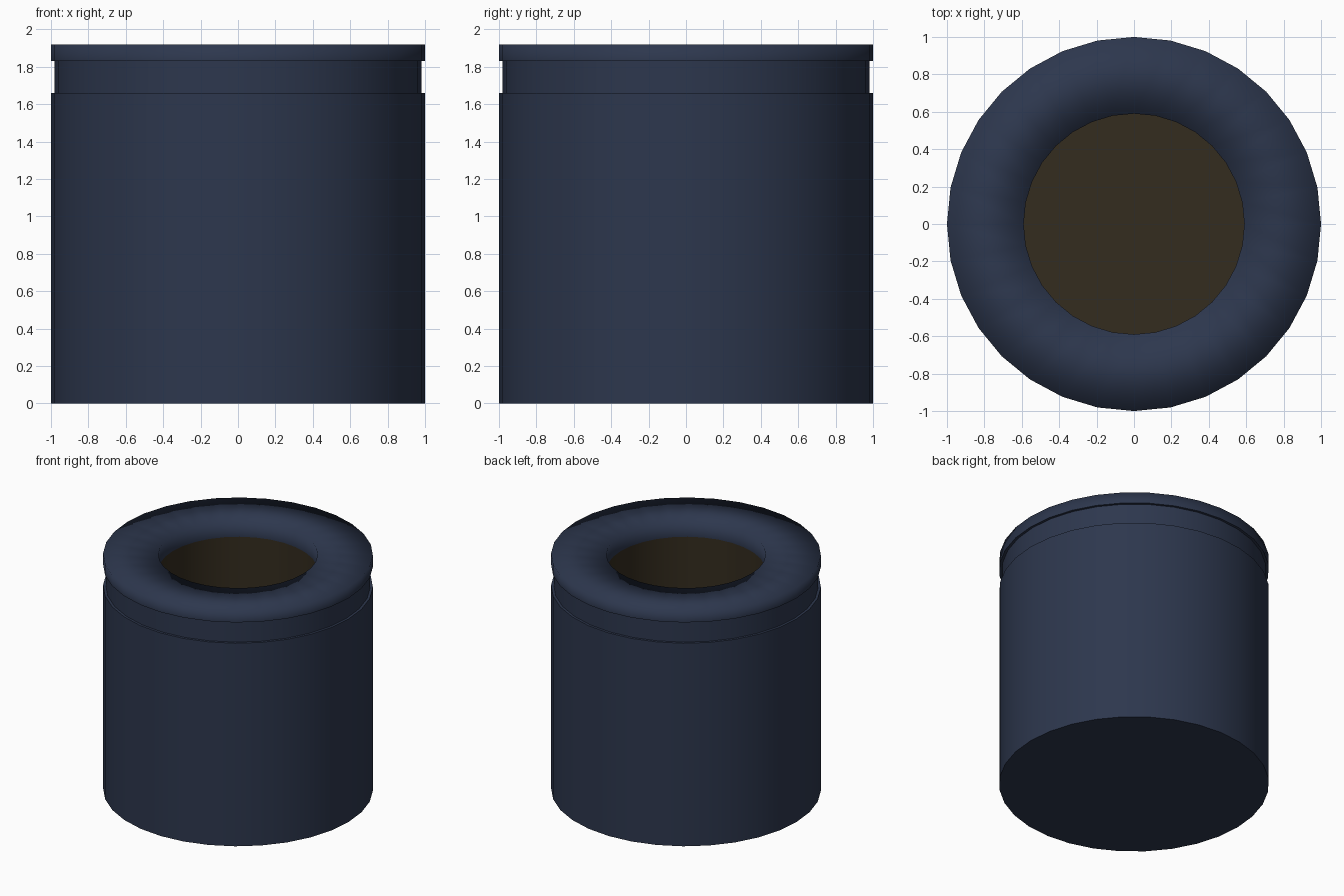
import bpy, bmesh
from math import cos, sin, tau, radians

if "Cube" in bpy.data.objects:
    bpy.data.objects.remove(bpy.data.objects["Cube"])

SIDES = 32


def material(name, rgb):
    m = bpy.data.materials.new(name)
    m.diffuse_color = (*rgb, 1)
    m.use_nodes = True
    m.node_tree.nodes["Principled BSDF"].inputs["Base Color"].default_value = m.diffuse_color
    return m


def lathe(name, profile, mat, cap_start=False, cap_end=False, sharp_angle=None):
    """Spin an (r, z) profile around z; walk it upward on outer walls so faces point out."""
    bm = bmesh.new()
    rings = [[bm.verts.new((r * cos(tau * i / SIDES), r * sin(tau * i / SIDES), z))
              for i in range(SIDES)] for r, z in profile]
    for low, high in zip(rings, rings[1:]):
        for i in range(SIDES):
            j = (i + 1) % SIDES
            bm.faces.new((low[i], low[j], high[j], high[i]))
    if cap_start:
        bm.faces.new(rings[0][::-1])
    if cap_end:
        bm.faces.new(rings[-1])
    mesh = bpy.data.meshes.new(name)
    bm.to_mesh(mesh)
    bm.free()
    mesh.materials.append(mat)
    obj = bpy.data.objects.new(name, mesh)
    bpy.context.collection.objects.link(obj)
    bpy.ops.object.select_all(action='DESELECT')
    obj.select_set(True)
    bpy.context.view_layer.objects.active = obj
    if sharp_angle is None:
        bpy.ops.object.shade_smooth()
    else:
        bpy.ops.object.shade_smooth_by_angle(angle=radians(sharp_angle))
    return obj


navy = material("navy", (0.026, 0.038, 0.075))
brown = material("dark_brown", (0.034, 0.025, 0.013))

# Outer body with closed base, shallow neck groove and underside of the rim
lathe("body", [(1, 0), (1, 1.66), (0.98, 1.66), (0.98, 1.83), (1, 1.83)],
      navy, cap_start=True, sharp_angle=35)

# Softly shaded rim, turning down into the opening
lathe("rim", [(1, 1.83), (1, 1.92), (0.59, 1.92), (0.59, 1.79)], navy)

# Brown inner well with its floor
lathe("inner_well", [(0.59, 1.79), (0.59, 0.15)], brown, cap_end=True, sharp_angle=35)
